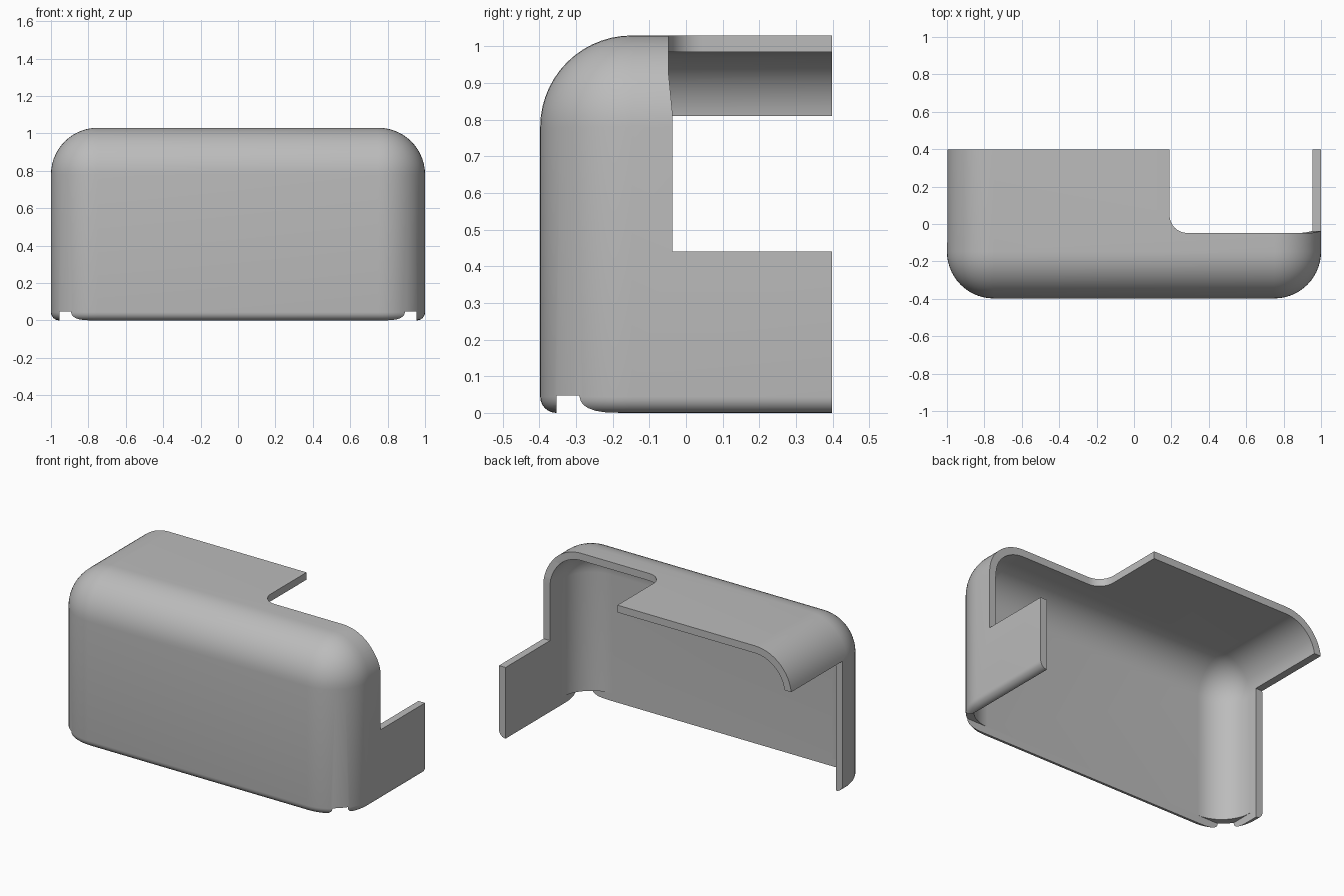
import bpy, bmesh
from math import sin, cos, pi, radians
from mathutils import Vector

if "Cube" in bpy.data.objects:
    bpy.data.objects.remove(bpy.data.objects["Cube"], do_unlink=True)

DEPTH, HEIGHT = 0.398, 1.03      # half depth and full height of the cover
WALL, RADIUS = 0.045, 0.25       # wall thickness and outer corner radius


def add_object(name, bm):
    bmesh.ops.recalc_face_normals(bm, faces=bm.faces)
    mesh = bpy.data.meshes.new(name)
    bm.to_mesh(mesh)
    bm.free()
    obj = bpy.data.objects.new(name, mesh)
    bpy.context.collection.objects.link(obj)
    return obj


def box_mesh(lo, hi):
    bm = bmesh.new()
    bmesh.ops.create_cube(bm, size=1)
    for v in bm.verts:
        v.co = Vector([a if c < 0 else b for a, b, c in zip(lo, hi, v.co)])
    return bm


def round_edges(bm, test, width, segments):
    edges = [e for e in bm.edges if all(test(v.co) for v in e.verts)]
    bmesh.ops.bevel(bm, geom=edges, offset=width, offset_type='OFFSET',
                    segments=segments, profile=0.5, affect='EDGES', clamp_overlap=False)


def rounded_shell(lo, hi, radius):
    """Box with rounded front uprights and rounded front and side top edges."""
    bm = box_mesh(lo, hi)
    edges = []
    for e in bm.edges:
        mid = (e.verts[0].co + e.verts[1].co) / 2
        at_back = mid.y > hi[1] - 0.001
        at_bottom = mid.z < lo[2] + 0.001
        bottom_front = mid.y < lo[1] + 0.001 and at_bottom
        if not (at_back or at_bottom or bottom_front):
            edges.append(e)
    bmesh.ops.bevel(bm, geom=edges, offset=radius, offset_type='OFFSET',
                    segments=14, profile=0.5, affect='EDGES', clamp_overlap=False)
    return bm


def prism(points, start, end, place):
    """Extrude a 2D outline; place maps (u, v, w) to a 3D point."""
    bm = bmesh.new()
    low = [bm.verts.new(place(u, v, start)) for u, v in points]
    high = [bm.verts.new(place(u, v, end)) for u, v in points]
    bm.faces.new(low)
    bm.faces.new(high)
    n = len(points)
    for i in range(n):
        j = (i + 1) % n
        bm.faces.new((low[i], low[j], high[j], high[i]))
    return bm


# Outer body with a small rounding along the bottom rim
body = rounded_shell((-1, -DEPTH, 0), (1, DEPTH, HEIGHT), RADIUS)
bottom = [e for e in body.edges
          if all(abs(v.co.z) < 0.0001 for v in e.verts)
          and not all(v.co.y > DEPTH - 0.001 for v in e.verts)]
bmesh.ops.bevel(body, geom=bottom, offset=WALL - 0.001, offset_type='OFFSET',
                segments=6, profile=0.5, affect='EDGES', clamp_overlap=False)
cover = add_object("cover_shell", body)

cutters = []
inner, front = 1 - WALL, -DEPTH + WALL

# Rounded cavity, open at the back
cutters.append(add_object("cavity_cutter", rounded_shell(
    (-inner, front, WALL), (inner, 1, HEIGHT - WALL), RADIUS - WALL)))

# Square floor opening, which breaks through the rounded front corners
cutters.append(add_object("floor_cutter", box_mesh(
    (-inner, front, -0.2), (inner, 1, WALL + 0.002))))

# Roof notch with a rounded inside corner
notch_x, notch_y, r = 0.19, -0.048, 0.095
arc = [(notch_x + r - r * cos(a), notch_y + r - r * sin(a))
       for a in [pi / 2 * i / 8 for i in range(9)]]
cutters.append(add_object("roof_notch_cutter", prism(
    [(notch_x, 1)] + arc + [(0.7, notch_y), (0.7, 1)],
    0.6, 1.5, lambda u, v, w: (u, v, w))))

# Left side opening above the low rear flap
cutters.append(add_object("left_side_cutter", prism(
    [(notch_y, 1.5), (notch_y, 0.93), (-0.037, 0.82), (-0.037, 0.44), (1, 0.44), (1, 1.5)],
    0.65, 1.5, lambda u, v, w: (w, u, v))))

# Right side opening below the roof overhang
cutters.append(add_object("right_side_cutter", box_mesh(
    (-1.5, -0.1, -0.2), (-0.6, 1, 0.81))))

bpy.context.view_layer.objects.active = cover
for cutter in cutters:
    cutter.hide_render = True
    mod = cover.modifiers.new(cutter.name, 'BOOLEAN')
    mod.operation = 'DIFFERENCE'
    mod.solver = 'EXACT'
    mod.object = cutter
    bpy.ops.object.modifier_apply(modifier=mod.name)
for cutter in cutters:
    bpy.data.objects.remove(cutter, do_unlink=True)

# Plain grey finish
grey = bpy.data.materials.new("plain_grey")
grey.use_nodes = True
colour = (0.5, 0.5, 0.5, 1)
grey.diffuse_color = colour
grey.node_tree.nodes["Principled BSDF"].inputs["Base Color"].default_value = colour
cover.data.materials.clear()
cover.data.materials.append(grey)
for poly in cover.data.polygons:
    poly.material_index = 0

bpy.ops.object.select_all(action='DESELECT')
cover.select_set(True)
bpy.ops.object.shade_smooth_by_angle(angle=radians(30))
